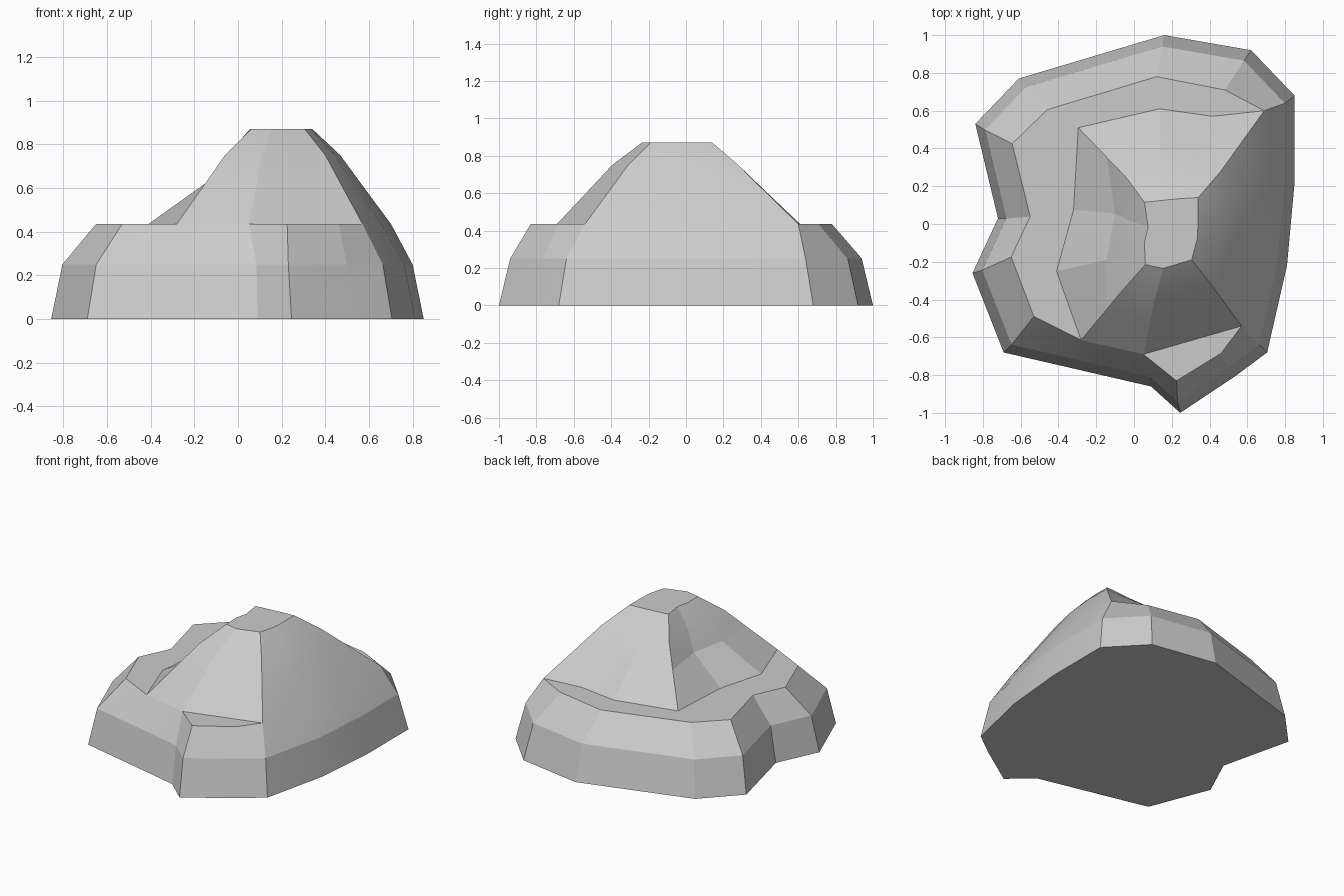
import bpy, bmesh, math

if "Cube" in bpy.data.objects:
    bpy.data.objects.remove(bpy.data.objects["Cube"])

# Base outline, counter-clockwise from the right side
base = [(.85, .22), (.85, .68), (.62, .92), (.16, 1), (-.61, .77), (-.84, .53),
        (-.72, .03), (-.855, -.26), (-.69, -.68), (-.30, -.77), (.09, -.86),
        (.245, -1), (.53, -.81), (.705, -.68), (.81, -.22)]
# Outer rim of the ledge, matching the base outline point for point
rim = [(.70, .20), (.69, .60), (.48, .71), (.12, .78), (-.46, .605), (-.645, .425),
       (-.55, .04), (-.65, -.175), (-.53, -.49), (-.28, -.615), (.05, -.69),
       (.225, -.83), (.46, -.685), (.57, -.54), (.655, -.20)]
# Foot of the peak where it stands back from the rim
foot = [(.415, .57), (.135, .61), (-.295, .51), (-.32, .075), (-.41, -.25)]
# Peak shoulder and flat summit
shoulder = [(.46, .28), (.30, .275), (.14, .28), (-.04, .245), (-.03, .02), (-.05, -.17),
            (-.06, -.35), (.11, -.395), (.40, -.31), (.445, -.11), (.468, .10)]
summit = [(.34, .14), (.25, .135), (.15, .125), (.055, .115), (.075, -.015), (.055, -.10),
          (.06, -.215), (.155, -.235), (.305, -.19), (.335, -.08), (.34, .02)]

bm = bmesh.new()


def ring(points, z):
    return [bm.verts.new((x, y, z)) for x, y in points]


def bridge(low, high):
    n = len(low)
    for i in range(n):
        j = (i + 1) % n
        bm.faces.new((low[i], low[j], high[j], high[i]))


# Lower mass
r0 = ring(base, 0)
r1 = ring([(x * .94, y * .94) for x, y in base], .25)
r2 = ring(rim, .435)
bridge(r0, r1)
bridge(r1, r2)
bm.faces.new(r0[::-1])

# Ledges at the back left and at the front
inner = ring(foot, .435)
bm.faces.new(r2[1:10] + inner[::-1])
bm.faces.new(r2[10:14])

# Peak
p0 = [r2[1]] + inner + [r2[9], r2[10], r2[13], r2[14], r2[0]]
mid = [(v.co.x * .41 + x * .59, v.co.y * .41 + y * .59) for v, (x, y) in zip(p0, shoulder)]
mid[4], mid[5] = (-.10, .055), (-.145, -.19)
p1 = ring(mid, .62)
p2 = ring(shoulder, .75)
p3 = ring(summit, .87)
for a, b in ((p0, p1), (p1, p2), (p2, p3)):
    bridge(a, b)
bm.faces.new(p3)

bmesh.ops.recalc_face_normals(bm, faces=bm.faces)
mesh = bpy.data.meshes.new("rock_mound")
bm.to_mesh(mesh)
bm.free()
rock = bpy.data.objects.new("rock_mound", mesh)
bpy.context.collection.objects.link(rock)
bpy.context.view_layer.objects.active = rock
rock.select_set(True)
bpy.ops.object.shade_smooth_by_angle(angle=math.radians(10))
